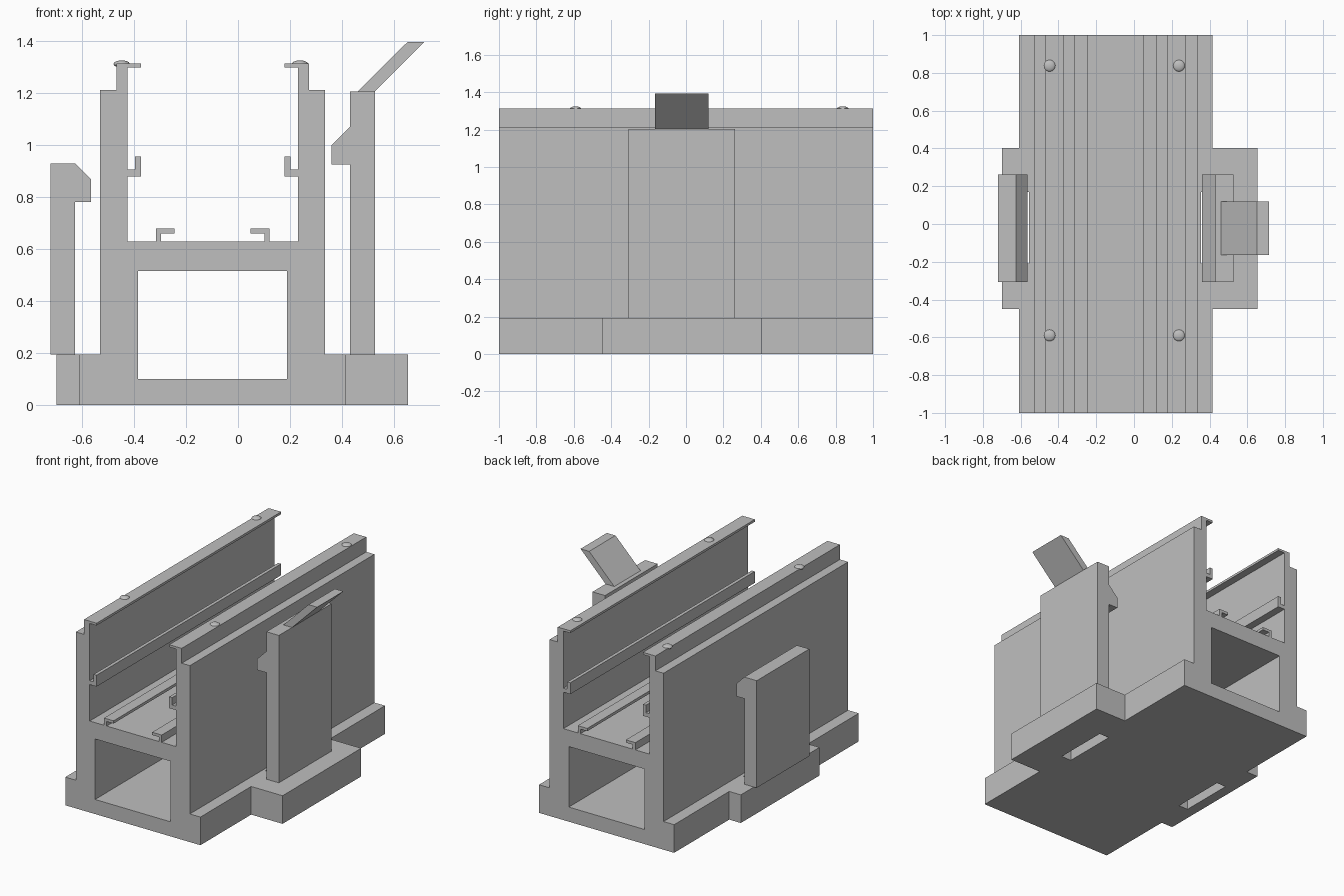
import bpy, bmesh

if "Cube" in bpy.data.objects:
    bpy.data.objects.remove(bpy.data.objects["Cube"])

MID = -0.0975  # mirror plane of the channel profile

grey = bpy.data.materials.new("plain grey")
grey.diffuse_color = (0.52, 0.52, 0.52, 1)
grey.use_nodes = True
grey.node_tree.nodes["Principled BSDF"].inputs["Base Color"].default_value = grey.diffuse_color


def prism(name, profile, y0, y1):
    """Extrude an (x, z) profile along y."""
    bm = bmesh.new()
    face = bm.faces.new([bm.verts.new((x, y0, z)) for x, z in profile])
    new = bmesh.ops.extrude_face_region(bm, geom=[face])["geom"]
    bmesh.ops.translate(bm, vec=(0, y1 - y0, 0),
                        verts=[v for v in new if isinstance(v, bmesh.types.BMVert)])
    bmesh.ops.recalc_face_normals(bm, faces=bm.faces)
    mesh = bpy.data.meshes.new(name)
    bm.to_mesh(mesh)
    bm.free()
    mesh.materials.append(grey)
    obj = bpy.data.objects.new(name, mesh)
    bpy.context.collection.objects.link(obj)
    return obj


def box(name, x0, x1, y0, y1, z0, z1):
    return prism(name, [(x0, z0), (x1, z0), (x1, z1), (x0, z1)], y0, y1)


def combine(target, other, operation):
    """Apply a boolean and remove the helper."""
    mod = target.modifiers.new("cut", "BOOLEAN")
    mod.object, mod.operation, mod.solver = other, operation, "EXACT"
    graph = bpy.context.evaluated_depsgraph_get()
    mesh = bpy.data.meshes.new_from_object(target.evaluated_get(graph))
    target.modifiers.clear()
    target.data = mesh
    bpy.data.objects.remove(other)


# Channel body: left half of the profile, from bottom to floor centre, then mirrored
half = [
    (-0.61, 0), (-0.61, 0.193), (-0.53, 0.193), (-0.53, 1.21), (-0.468, 1.21),
    (-0.468, 1.312), (-0.373, 1.312), (-0.373, 1.296), (-0.425, 1.296),
    # wall rail
    (-0.425, 0.904), (-0.396, 0.904), (-0.396, 0.955), (-0.373, 0.955),
    (-0.373, 0.877), (-0.425, 0.877),
    # floor rail
    (-0.425, 0.627), (-0.296, 0.627), (-0.296, 0.658), (-0.244, 0.658),
    (-0.244, 0.677), (-0.316, 0.677), (-0.316, 0.627),
]
# the floor rail stem stands on the floor: step around it without crossing
half = half[:16] + [(-0.316, 0.627), (-0.316, 0.677), (-0.244, 0.677),
                    (-0.244, 0.658), (-0.296, 0.658), (-0.296, 0.627)]
profile = half + [(2 * MID - x, z) for x, z in reversed(half)]
body = prism("channel_body", profile, -1, 1)

# Side tabs, tunnel and the two slots under the clip hooks
combine(body, box("side_tabs", -0.698, 0.653, -0.45, 0.403, 0, 0.193), "UNION")
combine(body, box("tunnel", -0.384, 0.189, -1.1, 1.1, 0.1, 0.515), "DIFFERENCE")
for x0, x1 in ((-0.626, -0.555), (0.355, 0.431)):
    combine(body, box("slot", x0, x1, -0.21, 0.17, -0.1, 0.3), "DIFFERENCE")

# Short clip on the left
prism("left_clip", [(-0.72, 0.193), (-0.626, 0.193), (-0.626, 0.78), (-0.565, 0.78),
                    (-0.565, 0.866), (-0.626, 0.928), (-0.72, 0.928)], -0.308, 0.262)

# Tall clip on the right with a slanted release lever
prism("right_clip", [(0.431, 0.193), (0.526, 0.193), (0.526, 1.204), (0.431, 1.204),
                     (0.431, 1.07), (0.36, 0.998), (0.36, 0.923), (0.431, 0.923)],
      -0.308, 0.262)
prism("release_lever", [(0.46, 1.204), (0.526, 1.204), (0.716, 1.394), (0.651, 1.394)],
      -0.165, 0.12)

# Small domes on top of the walls
for x in (-0.447, 0.238):
    for y in (-0.59, 0.838):
        bpy.ops.mesh.primitive_uv_sphere_add(segments=24, ring_count=12, radius=1,
                                             location=(x, y, 1.31))
        dome = bpy.context.object
        dome.name = "top_dome"
        dome.scale = (0.031, 0.031, 0.014)
        dome.data.materials.append(grey)
        bpy.ops.object.shade_smooth_by_angle()
